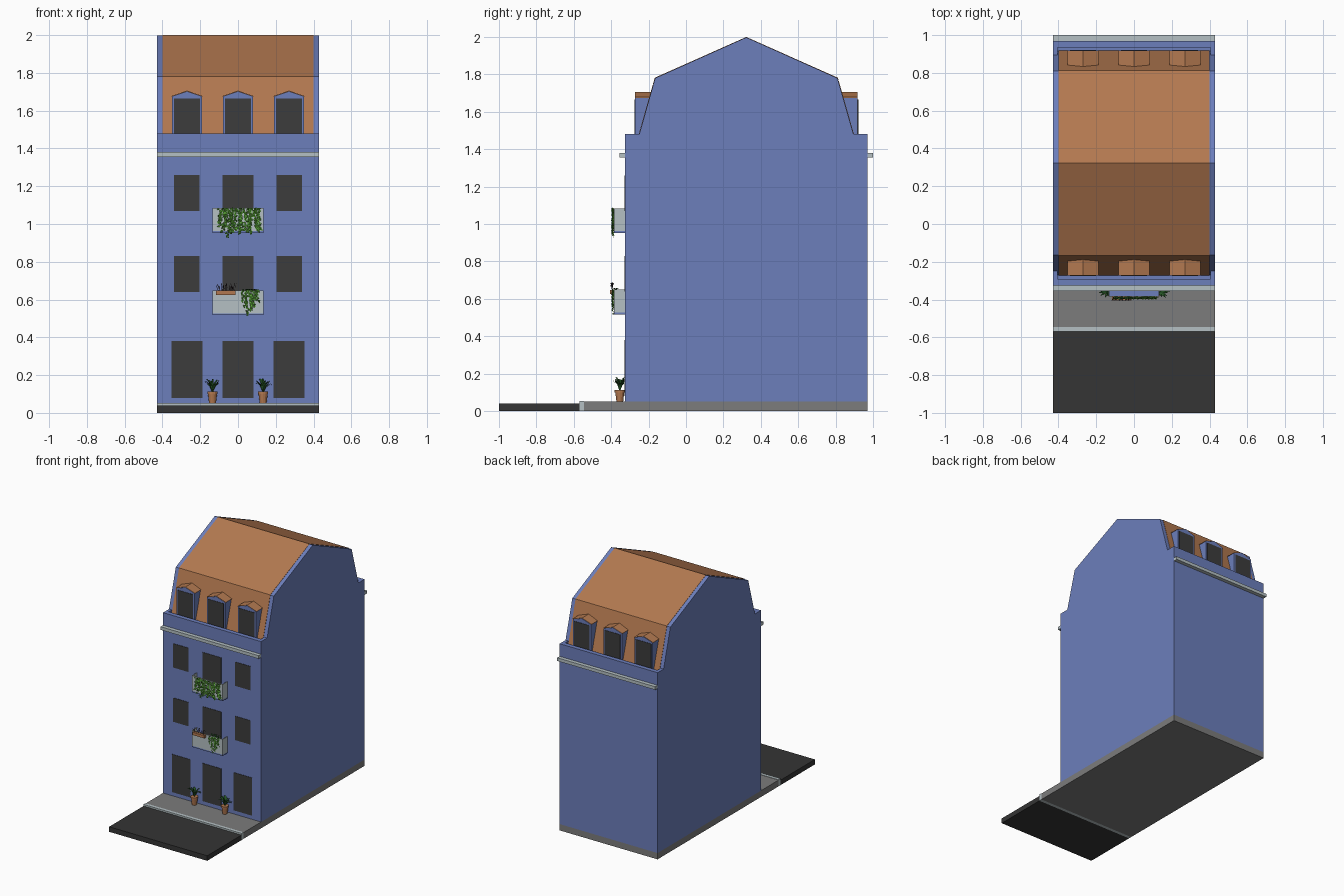
import bpy, bmesh, math, random
from mathutils import Vector, Matrix

if "Cube" in bpy.data.objects:
    bpy.data.objects.remove(bpy.data.objects["Cube"])

random.seed(4)
YC = 0.3225  # front/back symmetry plane of the house


def mat(name, r, g, b):
    m = bpy.data.materials.new(name)
    m.diffuse_color = (r, g, b, 1)
    m.use_nodes = True
    m.node_tree.nodes["Principled BSDF"].inputs["Base Color"].default_value = m.diffuse_color
    return m


BLUE = mat("blue_wall", 0.15, 0.21, 0.50)
CLAY = mat("clay", 0.45, 0.19, 0.08)
DARK = mat("dark_glass", 0.045, 0.045, 0.045)
ROAD = mat("asphalt", 0.035, 0.035, 0.035)
PAVE = mat("paving", 0.2, 0.2, 0.2)
PALE = mat("pale_trim", 0.46, 0.53, 0.55)
IVY = mat("ivy_green", 0.10, 0.36, 0.04)
LEAF = mat("dark_green", 0.02, 0.10, 0.02)
STEM = mat("stem_brown", 0.04, 0.025, 0.03)


def finish(name, bm, m, solid=True):
    if solid:
        bmesh.ops.recalc_face_normals(bm, faces=bm.faces)
    me = bpy.data.meshes.new(name)
    bm.to_mesh(me)
    bm.free()
    me.materials.append(m)
    ob = bpy.data.objects.new(name, me)
    bpy.context.collection.objects.link(ob)
    return ob


def loft(name, a, b, m):
    """Closed solid between two matching rings."""
    bm = bmesh.new()
    va, vb = [bm.verts.new(p) for p in a], [bm.verts.new(p) for p in b]
    n = len(va)
    bm.faces.new(va)
    bm.faces.new(vb)
    for i in range(n):
        j = (i + 1) % n
        bm.faces.new((va[i], va[j], vb[j], vb[i]))
    return finish(name, bm, m)


def prism(name, yz, hx, m):
    return loft(name, [(-hx, y, z) for y, z in yz], [(hx, y, z) for y, z in yz], m)


def box(name, x0, x1, y0, y1, z0, z1, m):
    ring = [(y0, z0), (y1, z0), (y1, z1), (y0, z1)]
    return loft(name, [(x0, *p) for p in ring], [(x1, *p) for p in ring], m)


def flip(p):
    return (2 * YC - p[0], p[1])


# ground
box("road", -0.43, 0.43, -1, -0.57, 0, 0.04, ROAD)
box("curb", -0.43, 0.43, -0.57, -0.545, 0, 0.053, PALE)
box("pavement", -0.43, 0.43, -0.545, 0.97, 0, 0.05, PAVE)

# house body with gutters cut behind the parapets
half = [(-0.325, 0.05), (-0.325, 1.48), (-0.25, 1.48), (-0.165, 1.78)]
body = prism("house_body", half + [(YC, 1.998)] + [flip(p) for p in reversed(half)], 0.43, BLUE)
gutter = [(-0.29, 1.41), (-0.27, 1.41), (-0.25, 1.48), (-0.25, 1.52), (-0.29, 1.52)]
for pts in (gutter, [flip(p) for p in gutter]):
    cut = prism("gutter_cutter", pts, 0.405, BLUE)
    cut.hide_render = True
    mod = body.modifiers.new("gutter", 'BOOLEAN')
    mod.operation, mod.solver, mod.object = 'DIFFERENCE', 'EXACT', cut
    bpy.context.view_layer.objects.active = body
    bpy.ops.object.modifier_apply(modifier=mod.name)
    bpy.data.objects.remove(cut)

# mansard roof covering
under = [(-0.27, 1.411), (-0.165, 1.78), (YC, 1.998)]
over = [(-0.2725, 1.411), (-0.167, 1.782), (YC, 2.0)]
ring = under + [flip(p) for p in reversed(under[:2])]
ring += [flip(p) for p in over] + list(reversed(over[:2]))
prism("mansard_roof", ring, 0.40, CLAY)


def slope(z):
    return -0.25 + (z - 1.48) * 0.2833


# cornices and dormers on both sides
for side in ("front", "back"):
    Y = (lambda y: y) if side == "front" else (lambda y: 2 * YC - y)
    box(side + "_cornice", -0.43, 0.43, *sorted((Y(-0.355), Y(-0.325))), 1.355, 1.38, PALE)
    for cx in (-0.27, 0, 0.27):
        def dormer(name, xz, y0, m):
            loft(side + name, [(cx + x, Y(y0), z) for x, z in xz],
                 [(cx + x, Y(slope(z) + 0.004), z) for x, z in xz], m)
        dormer("_dormer", [(-0.08, 1.411), (0.08, 1.411), (0.08, 1.675), (0, 1.702), (-0.08, 1.675)], -0.273, BLUE)
        dormer("_dormer_roof", [(-0.083, 1.675), (0, 1.703), (0.083, 1.675),
                                (0.083, 1.678), (0, 1.706), (-0.083, 1.678)], -0.272, CLAY)
        box(side + "_dormer_window", cx - 0.068, cx + 0.068, *sorted((Y(-0.276), Y(-0.272))), 1.45, 1.665, DARK)


# facade openings
def window(name, cx, hw, z0, z1):
    box(name, cx - hw, cx + hw, -0.328, -0.324, z0, z1, DARK)


for cx in (-0.27, 0, 0.27):
    window("ground_door", cx, 0.081, 0.08, 0.38)
for z in (0.64, 1.07):
    for cx in (-0.272, 0.272):
        window("window", cx, 0.067, z, z + 0.19)
    window("balcony_door", 0, 0.081, z - 0.11, z + 0.19)

# balconies
for z in (0.517, 0.952):
    box("balcony_floor", -0.135, 0.135, -0.385, -0.325, z, z + 0.01, BLUE)
    box("balcony_front", -0.135, 0.135, -0.385, -0.380, z + 0.01, z + 0.132, PALE)
    for x in (-0.135, 0.130):
        box("balcony_side", x, x + 0.005, -0.380, -0.325, z + 0.01, z + 0.132, PALE)


def blade(bm, base, ang, reach, height, w):
    """Arching tapered leaf of three segments."""
    d, s = Vector((math.cos(ang), math.sin(ang), 0)), Vector((-math.sin(ang), math.cos(ang), 0))
    rows = []
    for t, k in ((0, 0.5), (0.4, 1), (0.75, 0.8), (1, 0.1)):
        c = Vector(base) + d * reach * t ** 1.3 + Vector((0, 0, height * math.sin(t * 1.9)))
        row = []
        for q in (-1, 1):
            p = c + s * q * w * k
            p.y = min(p.y, -0.327)
            row.append(bm.verts.new(p))
        rows.append(row)
    for a, b in zip(rows, rows[1:]):
        bm.faces.new((a[0], a[1], b[1], b[0]))


def leaf(bm, pos, size):
    """Small folded kite leaf facing outward."""
    r = Matrix.Rotation(random.uniform(-0.7, 0.7), 3, 'X') @ Matrix.Rotation(random.uniform(-0.7, 0.7), 3, 'Z') \
        @ Matrix.Rotation(random.uniform(-1.2, 1.2), 3, 'Y')
    v = [bm.verts.new(Vector(pos) + r @ Vector(p) * size) for p in
         ((0, 0, 0.6), (-0.6, 0.2, 0.2), (0, 0, -0.8), (0.6, 0.2, 0.2))]
    bm.faces.new((v[0], v[1], v[2]))
    bm.faces.new((v[0], v[2], v[3]))


def hanging_ivy(name, x0, x1, top, strands, length):
    bm = bmesh.new()
    for i in range(strands):
        u = (i + 0.5) / strands
        x, z = x0 + (x1 - x0) * u, top
        end = top - length(u) * random.uniform(0.65, 1)
        while z > end:
            leaf(bm, (x + random.uniform(-0.008, 0.008), random.uniform(-0.396, -0.389), z), random.uniform(0.011, 0.016))
            x += random.uniform(-0.004, 0.004)
            z -= 0.009
    return finish(name, bm, IVY, False)


hanging_ivy("upper_ivy", -0.105, 0.115, 1.078, 18, lambda u: 0.12 + 0.05 * math.sin(u * math.pi))
hanging_ivy("lower_ivy", 0.022, 0.108, 0.645, 7, lambda u: 0.06 + 0.09 * math.sin(u * math.pi))

# shrub behind the lower ivy
bm = bmesh.new()
for i in range(22):
    blade(bm, (random.uniform(0.03, 0.1), -0.375, 0.637), random.uniform(0, 6.28), 0.018, 0.02, 0.004)
finish("balcony_shrub", bm, LEAF, False)

# planter box with sprigs
box("planter_box", -0.117, -0.012, -0.406, -0.385, 0.625, 0.647, CLAY)
bm = bmesh.new()
for i in range(16):
    blade(bm, (-0.108 + i * 0.006, -0.395, 0.645), random.uniform(0, 6.28), 0.014, random.uniform(0.025, 0.045), 0.0022)
finish("planter_sprigs", bm, STEM, False)

# potted plants beside the entrance
for x in (-0.135, 0.133):
    for part, r0, r1, z0, z1 in (("pot", 0.018, 0.024, 0.05, 0.1), ("pot_rim", 0.027, 0.027, 0.1, 0.113)):
        bm = bmesh.new()
        bmesh.ops.create_cone(bm, cap_ends=True, segments=12, radius1=r0, radius2=r1, depth=z1 - z0,
                              matrix=Matrix.Translation((x, -0.354, (z0 + z1) / 2)))
        finish(part, bm, CLAY)
    bm = bmesh.new()
    for i in range(20):
        ang = i * 2.4
        reach = 0.02 + 0.045 * abs(math.cos(ang)) * random.uniform(0.6, 1)
        blade(bm, (x, -0.354, 0.108), ang, reach, random.uniform(0.04, 0.075), 0.006)
    finish("pot_leaves", bm, LEAF, False)
